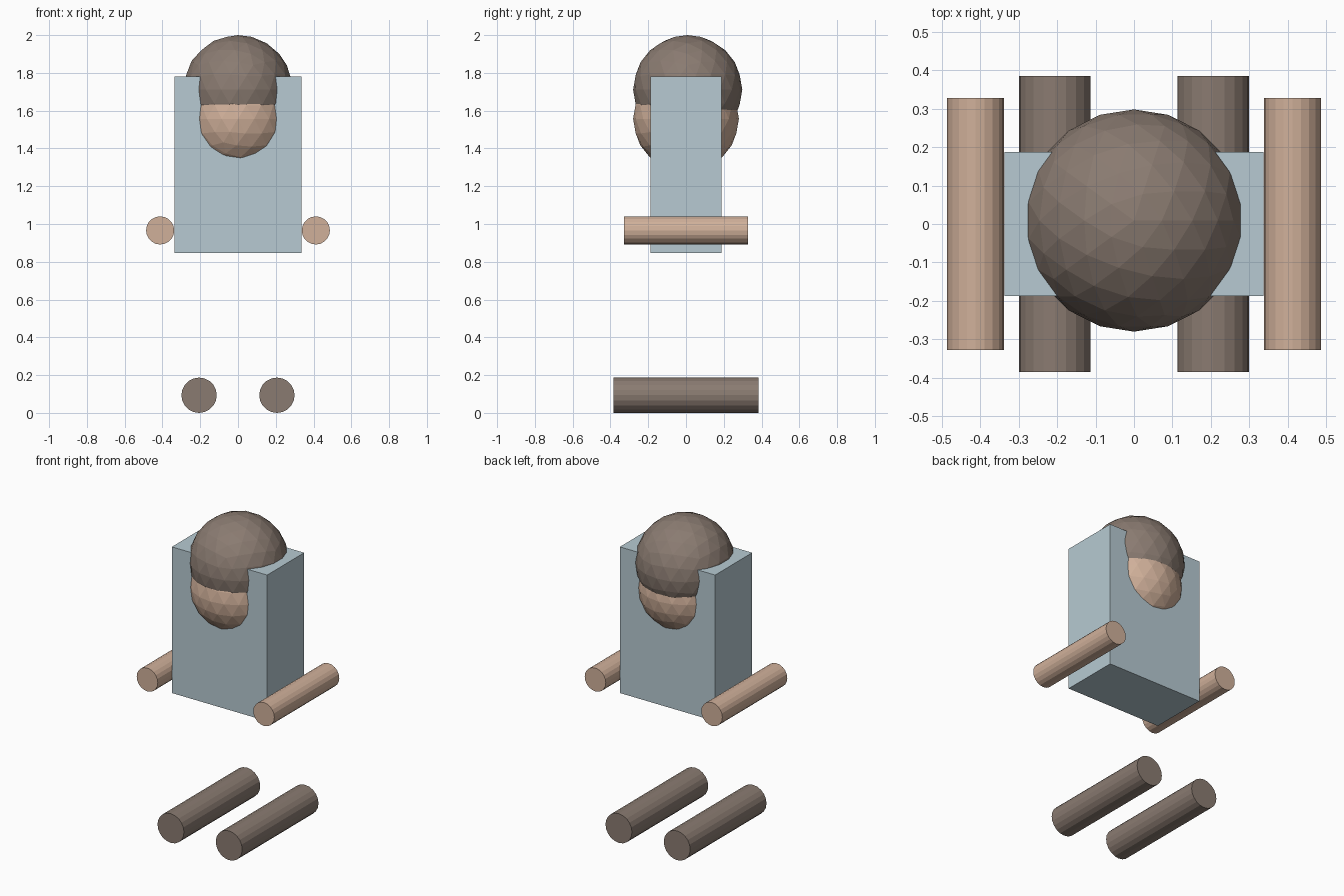
import bpy
from math import pi

cube = bpy.data.objects.get("Cube")
if cube:
    bpy.data.objects.remove(cube, do_unlink=True)


def make_material(name, rgb):
    """Flat material from display values, stored as linear."""
    colour = [((c / 255 + 0.055) / 1.055) ** 2.4 for c in rgb] + [1.0]
    mat = bpy.data.materials.new(name)
    mat.use_nodes = True
    mat.diffuse_color = colour
    for node in mat.node_tree.nodes:
        if node.type == "BSDF_PRINCIPLED":
            node.inputs["Base Color"].default_value = colour
    return mat


pale_blue = make_material("pale_blue", (183, 202, 210))
skin = make_material("skin", (208, 176, 154))
brown = make_material("brown", (138, 123, 113))


def finish(name, mat):
    obj = bpy.context.object
    obj.name = obj.data.name = name
    obj.data.materials.append(mat)
    return obj


def faceted_ball(name, radius, location, mat):
    bpy.ops.mesh.primitive_ico_sphere_add(subdivisions=3, radius=radius, location=location)
    return finish(name, mat)


def lying_cylinder(name, radius, length, location, mat):
    """Cylinder running front to back."""
    bpy.ops.mesh.primitive_cylinder_add(vertices=20, radius=radius, depth=length,
                                        location=location, rotation=(pi / 2, 0, 0))
    return finish(name, mat)


# Torso block
bpy.ops.mesh.primitive_cube_add(size=1, location=(0, 0, 1.314))
finish("torso", pale_blue).scale = (0.674, 0.374, 0.934)

# Head with an overlapping cap of hair
faceted_ball("head", 0.28, (0, 0, 1.557), skin)
faceted_ball("hair", 0.289, (0, 0.009, 1.711), brown)

# Arms and legs, one pair each
for side, x in (("left", 1), ("right", -1)):
    lying_cylinder(side + "_arm", 0.0745, 0.656, (x * 0.412, 0, 0.966), skin)
    lying_cylinder(side + "_leg", 0.0935, 0.77, (x * 0.206, 0, 0.0935), brown)
